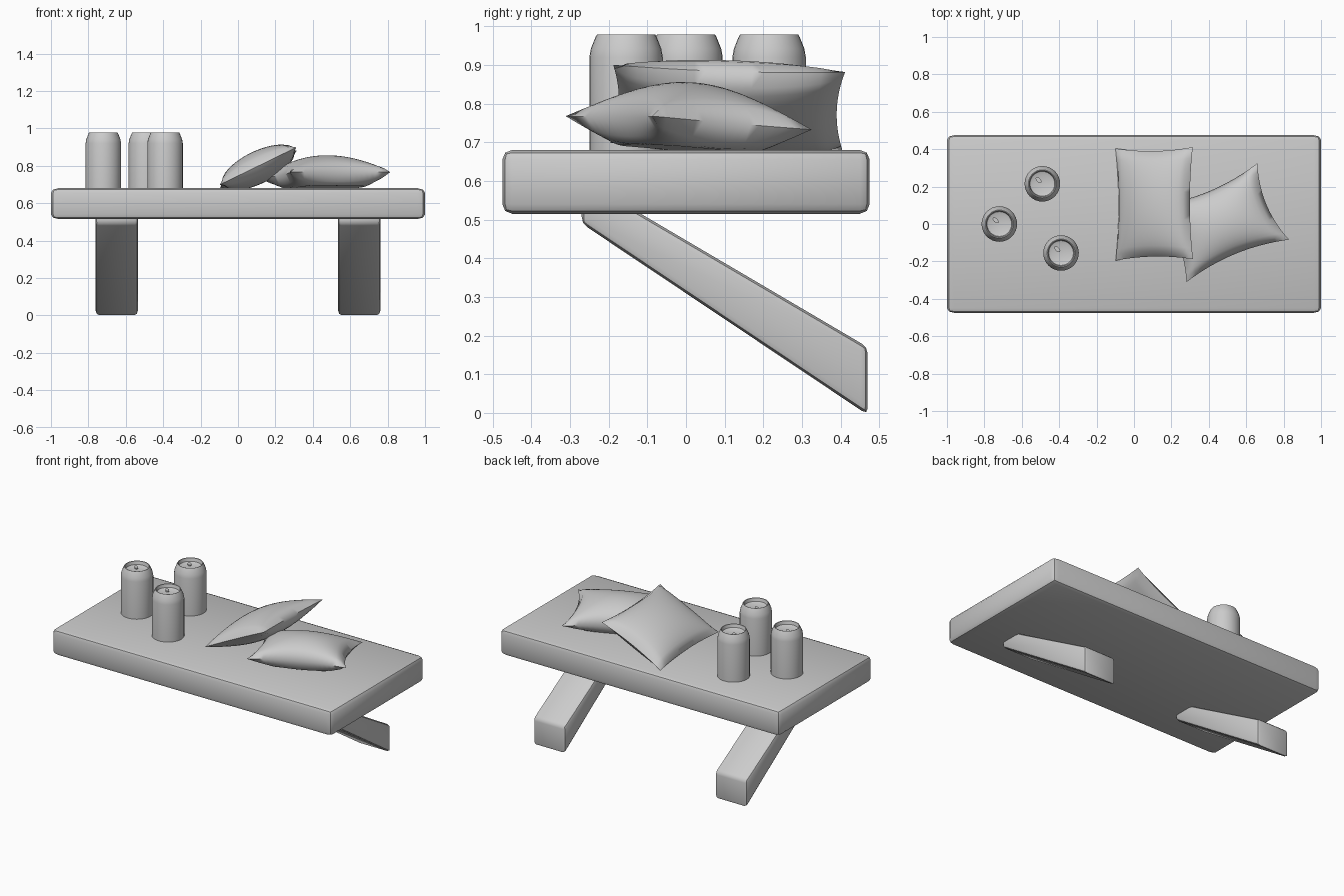
import bpy
import bmesh
from math import radians, pi
from mathutils import Matrix, Vector

if "Cube" in bpy.data.objects:
    bpy.data.objects.remove(bpy.data.objects["Cube"], do_unlink=True)

grey = bpy.data.materials.new("light grey")
grey.use_nodes = True
grey.diffuse_color = (0.6, 0.6, 0.6, 1)
grey.node_tree.nodes["Principled BSDF"].inputs["Base Color"].default_value = (0.6, 0.6, 0.6, 1)


def finish(bm, name, angle=35):
    """Turn a bmesh into a named, shaded object."""
    bmesh.ops.recalc_face_normals(bm, faces=bm.faces)
    mesh = bpy.data.meshes.new(name)
    bm.to_mesh(mesh)
    bm.free()
    mesh.materials.append(grey)
    obj = bpy.data.objects.new(name, mesh)
    bpy.context.collection.objects.link(obj)
    bpy.ops.object.select_all(action='DESELECT')
    obj.select_set(True)
    bpy.context.view_layer.objects.active = obj
    bpy.ops.object.shade_smooth_by_angle(angle=radians(angle))
    return obj


def round_edges(bm, width):
    bmesh.ops.bevel(bm, geom=bm.edges[:], offset=width, segments=2,
                    profile=0.5, affect='EDGES')


# Thick table top, its rounding stretched a little lengthwise
STRETCH = 1.6
bm = bmesh.new()
bmesh.ops.create_cube(bm, size=1)
bmesh.ops.scale(bm, vec=(2 / STRETCH, 0.95, 0.165), verts=bm.verts)
round_edges(bm, 0.025)
bmesh.ops.scale(bm, vec=(STRETCH, 1, 1), verts=bm.verts)
bmesh.ops.translate(bm, vec=(0, 0, 0.5975), verts=bm.verts)
finish(bm, "table_top")

# Two slanted legs running down towards the back
LEG_SIDE = [(-0.27, 0.49), (0.47, -0.005), (0.47, 0.17), (-0.27, 0.605)]
for side, name in ((1, "left_leg"), (-1, "right_leg")):
    bm = bmesh.new()
    face = bm.faces.new([bm.verts.new((-0.114, y, z)) for y, z in LEG_SIDE])
    ext = bmesh.ops.extrude_face_region(bm, geom=[face])
    moved = [v for v in ext["geom"] if isinstance(v, bmesh.types.BMVert)]
    bmesh.ops.translate(bm, vec=(0.228, 0, 0), verts=moved)
    bmesh.ops.recalc_face_normals(bm, faces=bm.faces)
    round_edges(bm, 0.018)
    bmesh.ops.translate(bm, vec=(side * 0.648, 0, 0), verts=bm.verts)
    finish(bm, name)

# Drink cans: a turned profile with a shoulder, rim and sunken lid
CAN = [(0, 0), (0.095, 0), (0.095, 0.24), (0.091, 0.262), (0.079, 0.292),
       (0.075, 0.299), (0.071, 0.298), (0.066, 0.278), (0.05, 0.272), (0, 0.27)]
SPOTS = [(-0.72, 0), (-0.49, 0.215), (-0.39, -0.155)]
for i, (x, y) in enumerate(SPOTS, 1):
    bm = bmesh.new()
    pts = [bm.verts.new((r, 0, z)) for r, z in CAN]
    edges = [bm.edges.new(pair) for pair in zip(pts, pts[1:])]
    bmesh.ops.spin(bm, geom=pts + edges, cent=(0, 0, 0), axis=(0, 0, 1),
                   angle=2 * pi, steps=32)
    bmesh.ops.remove_doubles(bm, verts=bm.verts, dist=0.0005)
    bmesh.ops.translate(bm, vec=(x, y, 0.68), verts=bm.verts)
    finish(bm, f"can_{i}")

    # Small pull tab on the lid
    bm = bmesh.new()
    tab = (Matrix.Translation((x - 0.02, y + 0.02, 0.957))
           @ Matrix.Rotation(radians(135), 4, 'Z') @ Matrix.Diagonal((1.8, 1, 1, 1)))
    bmesh.ops.create_cone(bm, cap_ends=True, segments=12, radius1=0.011,
                          radius2=0.011, depth=0.007, matrix=tab)
    finish(bm, f"can_tab_{i}")


def cushion(name, half_x, half_y, up, down, floor, pinch, place):
    """Two bulging sheets meeting in a pinched seam with pointed corners."""
    n = 20
    bm = bmesh.new()
    for sign, height in ((1, up), (-1, down)):
        bmesh_rows = []
        for j in range(n + 1):
            row = []
            for i in range(n + 1):
                u, v = 2 * i / n - 1, 2 * j / n - 1
                bulge = max(0, (1 - u * u) * (1 - v * v)) ** 0.5
                z = max(sign * height * bulge, -floor)
                row.append(bm.verts.new((half_x * u - pinch * u * (1 - v * v),
                                         half_y * v - pinch * v * (1 - u * u), z)))
            bmesh_rows.append(row)
        for a, b in zip(bmesh_rows, bmesh_rows[1:]):
            for i in range(n):
                bm.faces.new((a[i], a[i + 1], b[i + 1], b[i]))
    bmesh.ops.remove_doubles(bm, verts=bm.verts, dist=0.0005)
    bmesh.ops.transform(bm, matrix=place, verts=bm.verts)
    return finish(bm, name, 60)


def turned(location, rx, ry, rz):
    return (Matrix.Translation(Vector(location)) @ Matrix.Rotation(radians(rz), 4, 'Z')
            @ Matrix.Rotation(radians(ry), 4, 'Y') @ Matrix.Rotation(radians(rx), 4, 'X'))


# One cushion lies flat, the other leans on it
cushion("flat_cushion", 0.297, 0.222, 0.105, 0.11, 0.068, 0.04,
        turned((0.47, 0.007, 0.75), -4.5, 0, 22.5))
cushion("leaning_cushion", 0.23, 0.3, 0.088, 0.085, 0.085, 0.018,
        turned((0.108, 0.108, 0.79), -2, -26, 1))
